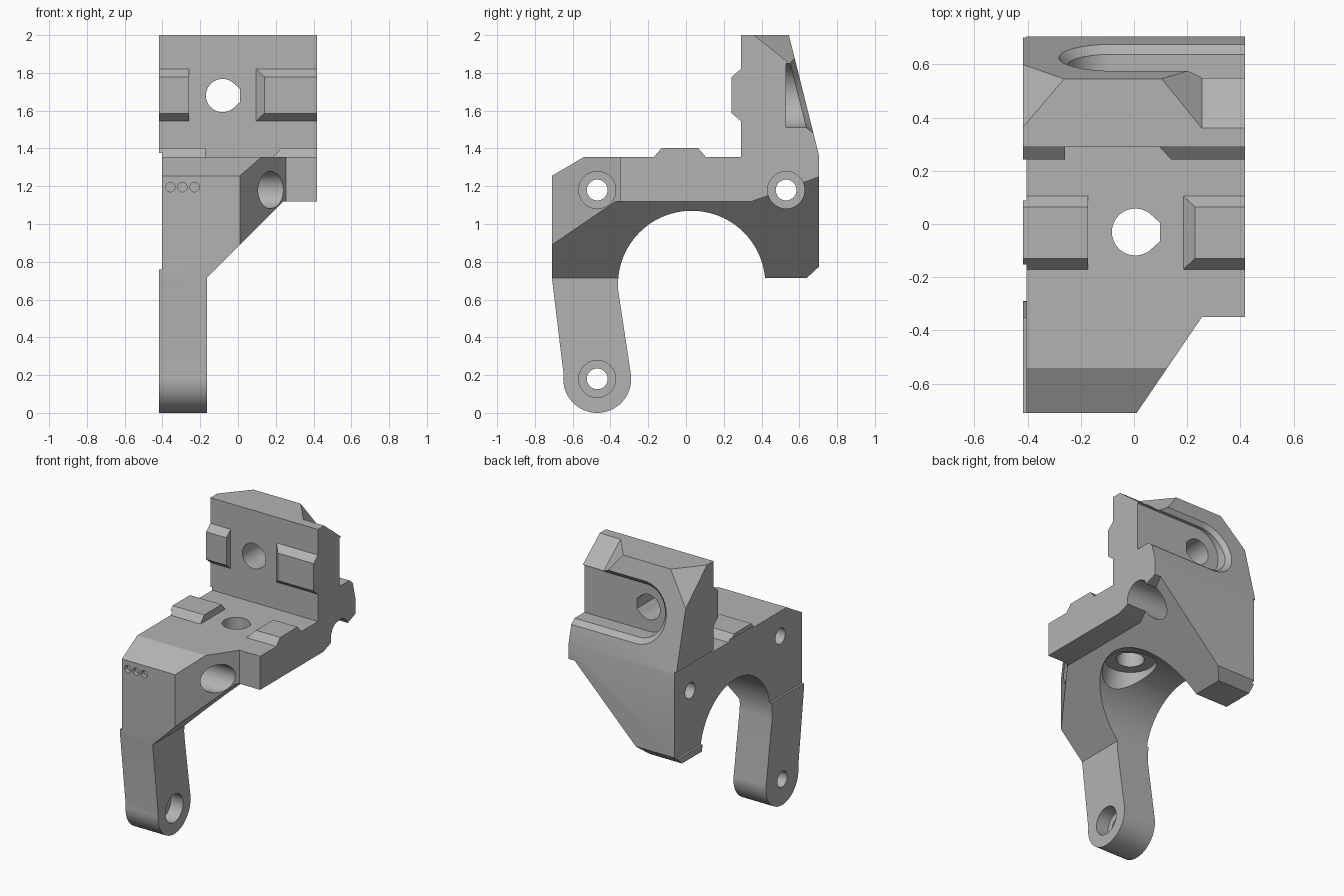
import bpy, bmesh
from math import sin, cos, radians
from mathutils import Vector

if "Cube" in bpy.data.objects:
    bpy.data.objects.remove(bpy.data.objects["Cube"])

grey = bpy.data.materials.new("light_grey")
grey.use_nodes = True
grey.diffuse_color = (0.45, 0.45, 0.45, 1)
grey.node_tree.nodes["Principled BSDF"].inputs["Base Color"].default_value = grey.diffuse_color

HALF = 0.417          # half width of the bracket
BIG = 1.0             # reaches outside the bracket


def finish(name, bm):
    bmesh.ops.recalc_face_normals(bm, faces=bm.faces[:])
    mesh = bpy.data.meshes.new(name)
    bm.to_mesh(mesh)
    bm.free()
    mesh.materials.append(grey)
    ob = bpy.data.objects.new(name, mesh)
    bpy.context.collection.objects.link(ob)
    return ob


def hull(name, points):
    bm = bmesh.new()
    for p in points:
        bm.verts.new(p)
    out = bmesh.ops.convex_hull(bm, input=bm.verts[:])
    extra = {g for k in ("geom_interior", "geom_unused") for g in out[k]
             if isinstance(g, bmesh.types.BMVert)}
    bmesh.ops.delete(bm, geom=list(extra), context="VERTS")
    bmesh.ops.dissolve_limit(bm, angle_limit=radians(0.1), verts=bm.verts[:], edges=bm.edges[:])
    return finish(name, bm)


def place(axis, pts, depth):
    """Put 2D points on a plane across the axis."""
    order = {"x": lambda u, v: (depth, u, v), "y": lambda u, v: (u, depth, v),
             "z": lambda u, v: (u, v, depth)}[axis]
    return [order(u, v) for u, v in pts]


def arc(u, v, r, start=0, end=360, n=48):
    return [(u + r * cos(radians(start + (end - start) * i / n)),
             v + r * sin(radians(start + (end - start) * i / n)))
            for i in range(n if end - start == 360 else n + 1)]


def prism(name, axis, pts, a, b):
    return hull(name, place(axis, pts, a) + place(axis, pts, b))


def combine(target, other, operation="DIFFERENCE"):
    mod = target.modifiers.new("combine", "BOOLEAN")
    mod.operation = operation
    mod.solver = "EXACT"
    mod.object = other
    bpy.context.view_layer.objects.active = target
    bpy.ops.object.modifier_apply(modifier=mod.name)
    bpy.data.objects.remove(other)


# Main side profile: plate, upright wall, arch and leg
profile = [(-0.71, 0.715), (-0.71, 1.255), (-0.54, 1.355), (0.29, 1.355), (0.29, 2),
           (0.545, 2), (0.705, 1.36), (0.705, 0.775), (0.64, 0.715)]
profile += arc(0.03, 0.68, 0.39, 5, 185)
profile += arc(-0.47, 0.18, 0.18, 8, -188)
bm = bmesh.new()
face = bm.faces.new([bm.verts.new(p) for p in place("x", profile, -HALF)])
moved = bmesh.ops.extrude_face_region(bm, geom=[face])["geom"]
bmesh.ops.translate(bm, vec=(2 * HALF, 0, 0),
                    verts=[g for g in moved if isinstance(g, bmesh.types.BMVert)])
bracket = finish("bracket", bm)

# Sloping underside, kept below the plate
under = prism("under_cutter", "y", [(-0.165, -BIG), (-0.165, 0.715), (0.635, 1.515),
                                    (BIG, 1.515), (BIG, -BIG)], -BIG, BIG)
front_half = prism("under_front", "x", [(-2, -2), (-2, 1.12), (0.35, 1.12), (0.35, -2)], -2, 2)
rear_half = prism("under_rear", "x", [(0.35, -2), (0.35, 1.12), (0.705, 1.25),
                                      (1.06, 1.38), (1.06, -2)], -2, 2)
combine(front_half, rear_half, "UNION")
combine(under, front_half, "INTERSECT")
combine(bracket, under)

# Slanted front corner
combine(bracket, prism("corner_cutter", "z", [(0.012, -0.707), (0.255, -0.35), (BIG, -0.35),
                                              (BIG, -BIG), (-0.188, -BIG)], 0.5, 2.2))

# Chamfers on the top rear corners
a, b, c = Vector((-0.42, 0.36, 2)), Vector((-0.26, 0.548, 2)), Vector((-0.42, 0.6, 1.78))
normal = (b - a).cross(c - a).normalized()
if normal.y < 0:
    normal = -normal
bm = bmesh.new()
bm.from_mesh(bracket.data)
cut = bmesh.ops.bisect_plane(bm, geom=bm.verts[:] + bm.edges[:] + bm.faces[:], dist=1e-5,
                             plane_co=a, plane_no=normal, clear_outer=True)
bmesh.ops.holes_fill(bm, edges=[g for g in cut["geom_cut"] if isinstance(g, bmesh.types.BMEdge)])
bmesh.ops.recalc_face_normals(bm, faces=bm.faces[:])
bm.to_mesh(bracket.data)
bm.free()

ramp = [Vector((x, y, 2)) for x, y in ((0.1, 0.55), (0.255, 0.36), (BIG, 0.36))]
fall = Vector((0, 0.4, -0.32))
points = [p + fall * t for p in ramp for t in (-0.5, 1)]
points += [(x, 1.2, z) for x in (0.1, BIG) for z in (1.68, 2.16)]
combine(bracket, hull("ramp_cutter", points))

# Rear slot, open at one side, with a bevelled rim
HX, HZ = -0.082, 1.68


def slot_loop(r, offset=None):
    loop = arc(HX, HZ, r) + arc(BIG, HZ, r)
    return [(x, 0.545 + 0.25 * (2 - z) + offset, z) for x, z in loop]


slot = arc(HX, HZ, 0.17)
slot += [(u + BIG, v) for u, v in slot]
combine(bracket, prism("slot_cutter", "y", slot, 0.53, BIG))
combine(bracket, hull("rim_cutter", slot_loop(0.17, -0.03) + slot_loop(0.23, 0.03)))


# Screw holes with a small flat on one side
def flat_hole(u, v, r=0.088):
    return arc(u, v, r) + [(u + r * 1.05, v + s * r * 0.4) for s in (-1, 1)]


combine(bracket, prism("wall_hole", "y", flat_hole(HX, HZ), 0.1, 0.7))
combine(bracket, prism("plate_hole", "z", flat_hole(0.005, -0.03), 0.9, 1.6))
combine(bracket, hull("plate_recess", place("z", arc(0.005, -0.03, 0.16), 1.1)
                      + place("z", arc(0.005, -0.03, 0.21), 0.9)))

# Cross holes with wide recesses
for y, z, floor in ((-0.47, 0.18, -0.26), (-0.47, 1.18, -0.2), (0.53, 1.18, -0.2)):
    combine(bracket, prism("bolt_hole", "x", arc(y, z, 0.055), -BIG, BIG))
    combine(bracket, prism("bolt_recess", "x", arc(y, z, 0.098), floor, BIG))

# Three shallow dimples on the front
for i in range(3):
    combine(bracket, prism("dimple", "y", arc(-0.358 + 0.064 * i, 1.195, 0.025, n=24), -BIG, -0.68))

# Locating ribs on the plate and the wall
def rib(x0, x1, bevel, place_point):
    pts = []
    for x, inset in ((x0, 0), (x1, 0)):
        pts += [place_point(x, s, h) for s, h in ((0, -0.02), (1, -0.02), (0, 0), (1, 0))]
    pts += [place_point(x, s, 0.048) for x in (x0 + bevel, x1) for s in (0.15, 0.85)]
    combine(bracket, hull("rib", pts), "UNION")


def on_plate(x, s, h):
    return (x, -0.17 + 0.275 * s, 1.355 + h)


def on_wall(x, s, h):
    return (x, 0.29 - h, 1.545 + 0.275 * s)


rib(-HALF, -0.172, 0, on_plate)
rib(0.185, HALF, 0.045, on_plate)
rib(-HALF, -0.26, 0, on_wall)
rib(0.095, HALF, 0.045, on_wall)

# Shallow relief on the flat side
combine(bracket, prism("side_relief", "x", [(-BIG, 0.76), (BIG, 0.76), (BIG, 1.375), (-BIG, 1.375)],
                       -BIG, -0.403))

bpy.ops.object.select_all(action="DESELECT")
bracket.select_set(True)
bpy.context.view_layer.objects.active = bracket
bpy.ops.object.shade_smooth_by_angle(angle=radians(25))
